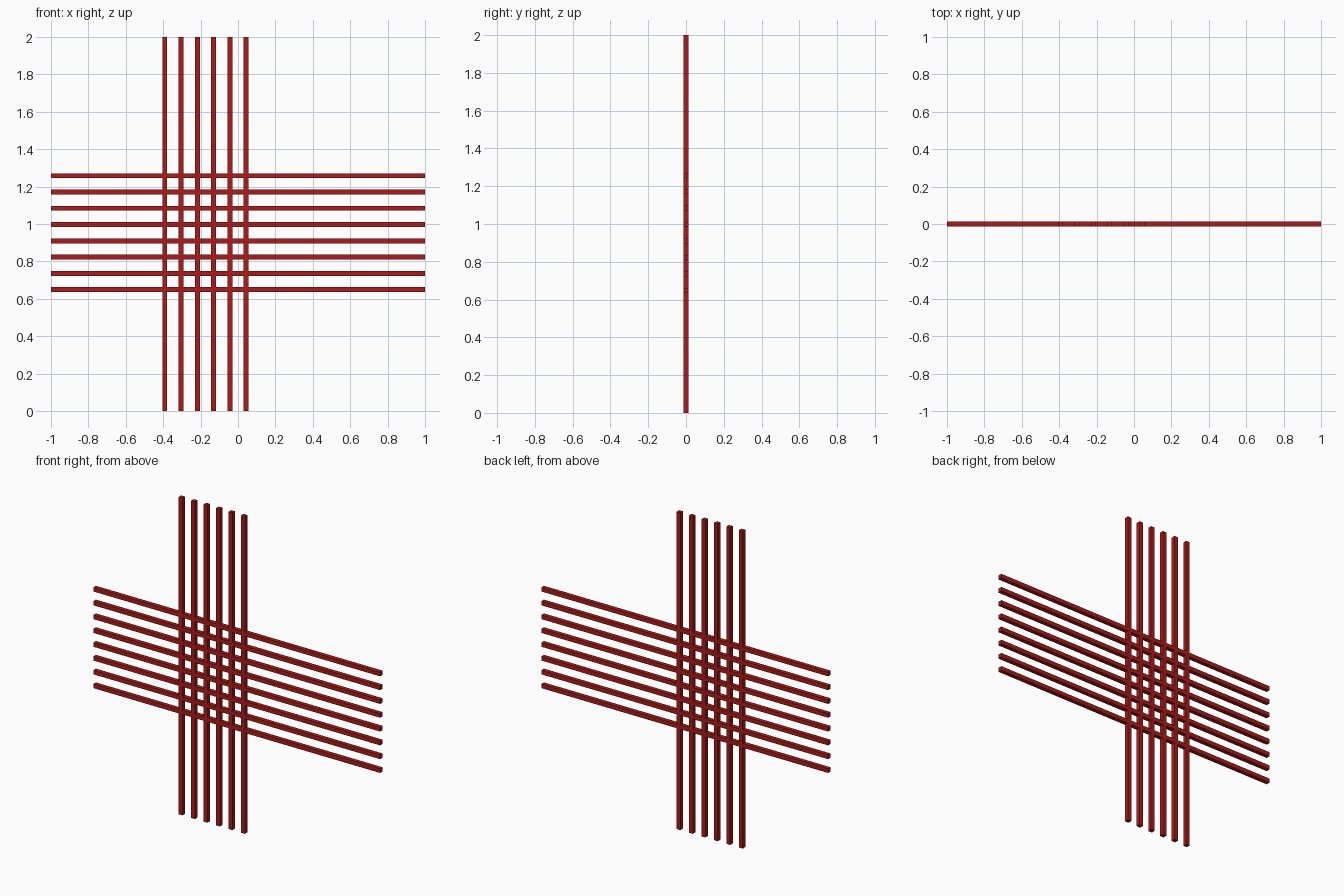
import bpy

if "Cube" in bpy.data.objects:
    bpy.data.objects.remove(bpy.data.objects["Cube"])

PITCH = 0.087   # spacing between neighbouring bars
T = 0.026       # square bar thickness
LENGTH = 2.0

red = bpy.data.materials.new("dark_red")
red.diffuse_color = (0.4, 0.012, 0.01, 1)
red.use_nodes = True
red.node_tree.nodes["Principled BSDF"].inputs["Base Color"].default_value = red.diffuse_color


def bar(name, location, size):
    bpy.ops.mesh.primitive_cube_add(size=1, location=location)
    ob = bpy.context.object
    ob.name = name
    ob.scale = size
    bpy.ops.object.transform_apply(location=False, rotation=False, scale=True)
    ob.data.materials.append(red)


# six upright bars, offset to the left of centre
for i in range(6):
    bar(f"vertical_bar_{i + 1}", ((i - 4.5) * PITCH, 0, 1), (T, T, LENGTH))

# eight level bars crossing them in the same plane
for i in range(8):
    bar(f"horizontal_bar_{i + 1}", (0, 0, 0.997 + (i - 4) * PITCH), (LENGTH, T, T))
